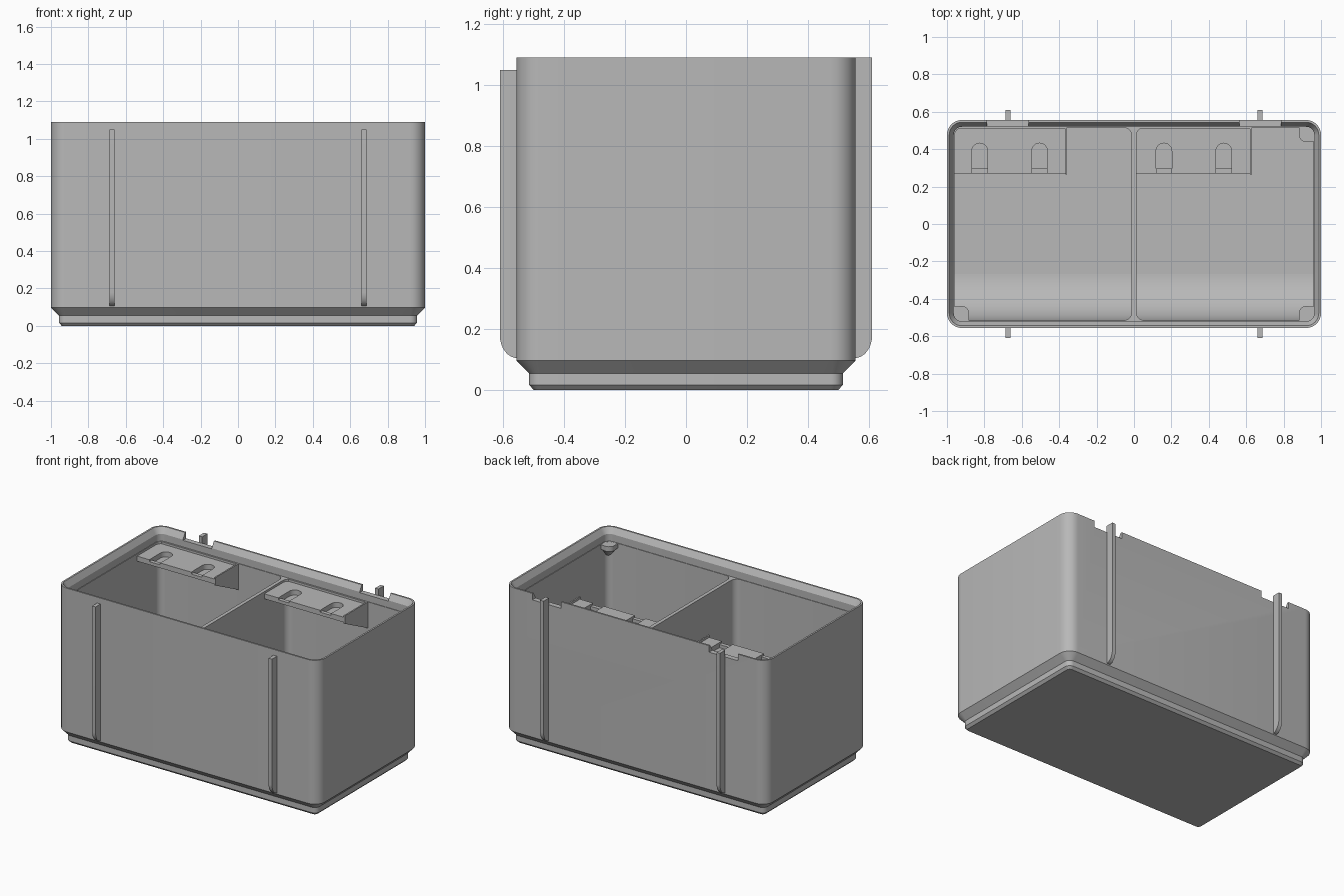
import bpy, bmesh, math

if "Cube" in bpy.data.objects:
    bpy.data.objects.remove(bpy.data.objects["Cube"])

grey = bpy.data.materials.new("plain_grey")
grey.diffuse_color = (0.48, 0.48, 0.48, 1)
grey.use_nodes = True
grey.node_tree.nodes["Principled BSDF"].inputs["Base Color"].default_value = grey.diffuse_color


def finish(name, bm):
    bmesh.ops.recalc_face_normals(bm, faces=bm.faces)
    me = bpy.data.meshes.new(name)
    bm.to_mesh(me)
    bm.free()
    me.materials.append(grey)
    ob = bpy.data.objects.new(name, me)
    bpy.context.collection.objects.link(ob)
    return ob


def rounded_rect(x0, x1, y0, y1, r, seg=8):
    pts = []
    corners = [(x1 - r, y1 - r), (x0 + r, y1 - r), (x0 + r, y0 + r), (x1 - r, y0 + r)]
    for k, (cx, cy) in enumerate(corners):
        for i in range(seg + 1):
            a = math.pi / 2 * (k + i / seg)
            pts.append((cx + r * math.cos(a), cy + r * math.sin(a)))
    return pts


def loft(name, rings):
    """Closed solid through rings of (outline, z)."""
    bm = bmesh.new()
    vs = [[bm.verts.new((x, y, z)) for x, y in pts] for pts, z in rings]
    n = len(vs[0])
    for a, b in zip(vs, vs[1:]):
        for i in range(n):
            bm.faces.new((a[i], a[(i + 1) % n], b[(i + 1) % n], b[i]))
    bm.faces.new(vs[0][::-1])
    bm.faces.new(vs[-1])
    return finish(name, bm)


def extrude_x(name, profile, x0, x1):
    """Solid from a (y, z) profile swept along x."""
    bm = bmesh.new()
    a = [bm.verts.new((x0, y, z)) for y, z in profile]
    b = [bm.verts.new((x1, y, z)) for y, z in profile]
    n = len(a)
    for i in range(n):
        bm.faces.new((a[i], a[(i + 1) % n], b[(i + 1) % n], b[i]))
    bm.faces.new(a[::-1])
    bm.faces.new(b)
    return finish(name, bm)


def box(name, x0, x1, y0, y1, z0, z1):
    return extrude_x(name, [(y0, z0), (y1, z0), (y1, z1), (y0, z1)], x0, x1)


def activate(ob):
    bpy.ops.object.select_all(action='DESELECT')
    ob.select_set(True)
    bpy.context.view_layer.objects.active = ob


def cut(ob, cutter):
    m = ob.modifiers.new("cut", 'BOOLEAN')
    m.operation = 'DIFFERENCE'
    m.solver = 'EXACT'
    m.object = cutter
    activate(ob)
    bpy.ops.object.modifier_apply(modifier=m.name)
    bpy.data.objects.remove(cutter)


def smooth(ob):
    activate(ob)
    bpy.ops.object.shade_smooth_by_angle(angle=math.radians(30))


HX, HY, R = 1.0, 0.556, 0.08

# Bin shell: chamfered foot, straight walls, sloped stacking lip
steps = [(0.058, 0), (0.042, 0.0165), (0.042, 0.054), (0, 0.097), (0, 1.09),
         (0.012, 1.09), (0.036, 1.05), (0.036, 1.0)]
shell = loft("bin_shell", [(rounded_rect(-HX + d, HX - d, -HY + d, HY - d, R - d), z)
                           for d, z in steps])

# Two compartments, leaving the divider between them
for x0, x1 in ((-0.96, -0.0125), (0.0125, 0.96)):
    outline = rounded_rect(x0, x1, -0.516, 0.516, 0.045)
    cut(shell, loft("compartment_cutter", [(outline, 0.14), (outline, 1.03)]))

# Notches in the back rim
for s in (-1, 1):
    cut(shell, box("notch_cutter", s * 0.675 - 0.11, s * 0.675 + 0.11, 0.46, 0.7, 1.045, 1.2))
smooth(shell)

# Curved scoop along the front of the floor
r = 0.27
arc = [(-0.246 - r * math.sin(a), 0.139 + r - r * math.cos(a))
       for a in [math.pi / 2 * i / 16 for i in range(17)]]
smooth(extrude_x("floor_scoop", arc + [(-0.53, 0.409), (-0.53, 0.13), (-0.246, 0.13)],
                 -0.97, 0.97))

# Outside ribs, rounded at the bottom
for side, name, top in ((-1, "front_rib", 1.05), (1, "back_rib", 1.09)):
    curve = [(0.553 + 0.057 * math.sin(a), 0.18 - 0.075 * math.cos(a))
             for a in [math.pi / 2 * i / 8 for i in range(9)]]
    prof = [(side * y, z) for y, z in curve + [(0.61, top), (0.553, top)]]
    for x in (-0.674, 0.674):
        smooth(extrude_x(name, prof, x - 0.013, x + 0.013))

# Label shelves with keyhole pockets and an end cheek
for x0, x1, holes in ((-0.965, -0.366, (-0.825, -0.505)), (0.01, 0.622, (0.16, 0.48))):
    shelf = extrude_x("label_shelf", [(0.27, 0.985), (0.525, 0.985), (0.525, 0.82),
                                      (0.27, 0.95)], x0, x1)
    for hx in holes:
        pocket = [(hx + 0.042 * math.cos(math.pi * i / 12), 0.39 + 0.042 * math.sin(math.pi * i / 12))
                  for i in range(13)] + [(hx - 0.042, 0.297), (hx + 0.042, 0.297)]
        cut(shelf, loft("pocket_cutter", [(pocket, 0.95), (pocket, 1.05)]))
        cut(shelf, box("slot_cutter", hx - 0.041, hx + 0.041, 0.2, 0.31, 0.972, 1.05))
    smooth(shelf)
    extrude_x("shelf_cheek", [(0.265, 1.0), (0.525, 1.0), (0.525, 0.815), (0.265, 0.945)],
              x1 - 0.001, x1 + 0.009)
    box("shelf_back_ridge", x0, x1, 0.508, 0.525, 0.97, 1.0)

# Corner supports below the lip, tapering into the walls
for sx, sy in ((1, 1), (1, -1), (-1, -1)):
    def outline(w):
        x, y = sorted((sx * 0.965, sx * (0.965 - w))), sorted((sy * 0.522, sy * (0.522 - w)))
        return rounded_rect(x[0], x[1], y[0], y[1], w * 0.45, 6)
    # the square corner sits inside the wall
    smooth(loft("corner_support", [(outline(0.03), 0.91), (outline(0.083), 0.965),
                                   (outline(0.083), 0.999)]))
    x, y = sorted((sx * 0.972, sx * 0.925)), sorted((sy * 0.525, sy * 0.441))
    box("corner_support_pad", x[0], x[1], y[0], y[1], 0.966, 0.998)
    x, y = sorted((sx * 0.972, sx * 0.882)), sorted((sy * 0.525, sy * 0.48))
    box("corner_support_pad", x[0], x[1], y[0], y[1], 0.967, 0.997)
